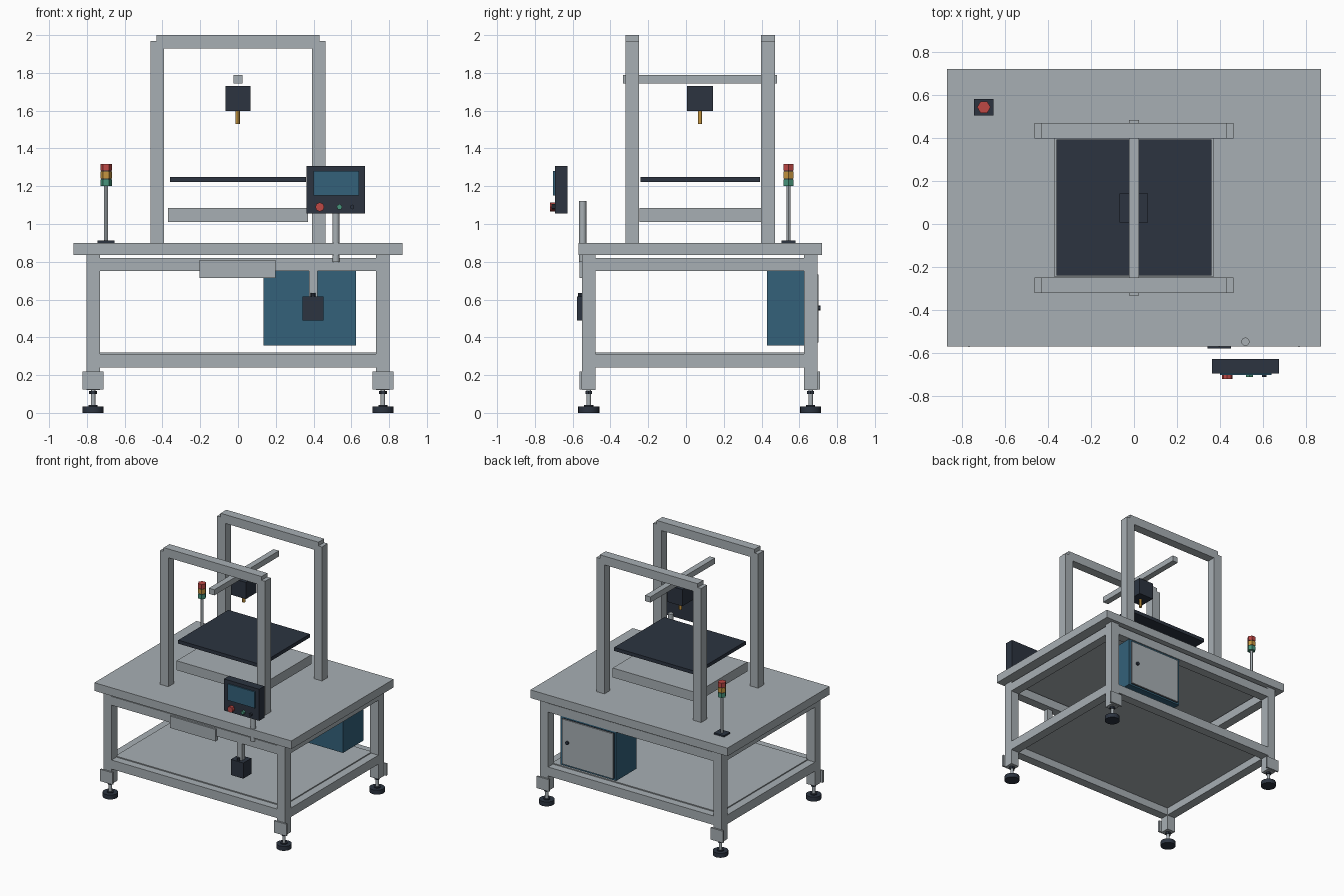
import bpy
import math

if "Cube" in bpy.data.objects:
    bpy.data.objects.remove(bpy.data.objects["Cube"])


def material(name, rgb):
    m = bpy.data.materials.new(name)
    m.diffuse_color = (*rgb, 1)
    m.use_nodes = True
    m.node_tree.nodes["Principled BSDF"].inputs["Base Color"].default_value = m.diffuse_color
    return m


STEEL = material("steel_grey", (0.39, 0.43, 0.455))
DARK = material("dark_slate", (0.025, 0.034, 0.051))
BLUE = material("deep_blue", (0.033, 0.12, 0.195))
RED = material("signal_red", (0.52, 0.065, 0.06))
AMBER = material("signal_amber", (0.56, 0.30, 0.05))
GREEN = material("signal_green", (0.065, 0.30, 0.20))


def box(name, x, y, z, mat):
    """Axis-aligned box from (min, max) pairs."""
    lo, hi = zip(x, y, z)
    verts = [(a, b, c) for a in (lo[0], hi[0]) for b in (lo[1], hi[1]) for c in (lo[2], hi[2])]
    faces = [(0, 1, 3, 2), (4, 6, 7, 5), (0, 4, 5, 1), (2, 3, 7, 6), (0, 2, 6, 4), (1, 5, 7, 3)]
    me = bpy.data.meshes.new(name)
    me.from_pydata(verts, [], faces)
    me.materials.append(mat)
    ob = bpy.data.objects.new(name, me)
    bpy.context.collection.objects.link(ob)
    return ob


def rod(name, center, r, length, mat, sides=20, axis="z"):
    """Prism or cylinder centred on a point, along z or y."""
    rot = (math.pi / 2, 0, 0) if axis == "y" else (0, 0, 0)
    if sides == 6 and axis == "z":
        rot = (0, 0, math.pi / 2)  # corners along x
    bpy.ops.mesh.primitive_cylinder_add(vertices=sides, radius=r, depth=length,
                                        location=center, rotation=rot)
    ob = bpy.context.object
    ob.name = name
    ob.data.materials.append(mat)
    if sides > 8:
        bpy.ops.object.shade_smooth_by_angle()
    return ob


def post(name, cx, cy, z0, z1, r, mat, sides=20):
    return rod(name, (cx, cy, (z0 + z1) / 2), r, z1 - z0, mat, sides)


def around(c, half):
    return (c - half, c + half)


# Table frame
LEG_X, FRONT_Y, BACK_Y, H = 0.767, -0.515, 0.66, 0.036
box("tabletop", (-0.87, 0.87), (-0.57, 0.72), (0.835, 0.90), STEEL)
box("lower_shelf", (-0.74, 0.74), (-0.49, 0.635), (0.300, 0.32), STEEL)

for sx, side in ((-1, "left"), (1, "right")):
    for y, end, out in ((FRONT_Y, "front", -1), (BACK_Y, "back", 1)):
        tag = f"{end}_{side}"
        x = sx * LEG_X
        box(f"leg_{tag}", around(x, H), around(y, H), (0.12, 0.835), STEEL)
        # Foot mounting plate on the outer face
        plate_y = sorted((y + out * H, y + out * 0.05))
        box(f"foot_plate_{tag}", around(x, 0.055), plate_y, (0.125, 0.22), STEEL)
        # Levelling foot
        post(f"foot_pad_{tag}", x, y, 0, 0.035, 0.056, DARK)
        post(f"foot_collar_{tag}", x, y, 0.035, 0.043, 0.024, DARK)
        post(f"foot_stem_{tag}", x, y, 0.04, 0.125, 0.012, STEEL)
        post(f"foot_nut_{tag}", x, y, 0.10, 0.116, 0.021, DARK, 6)

for z, level in (((0.75, 0.82), "upper"), ((0.24, 0.312), "lower")):
    for y, end in ((FRONT_Y, "front"), (BACK_Y, "back")):
        box(f"{level}_rail_{end}", around(0, LEG_X - H), around(y, H), z, STEEL)
    for sx, side in ((-1, "left"), (1, "right")):
        box(f"{level}_rail_{side}", around(sx * LEG_X, H), (FRONT_Y + H, BACK_Y - H), z, STEEL)

box("front_drawer", (-0.203, 0.198), (-0.565, -0.535), (0.715, 0.81), STEEL)

# Gantry: two portal frames and a cross beam
for y, end in ((-0.284, "front"), (0.434, "back")):
    for sx, side in ((-1, "left"), (1, "right")):
        box(f"gantry_post_{end}_{side}", around(sx * 0.427, H), around(y, H), (0.90, 1.97), STEEL)
    box(f"gantry_beam_{end}", around(0, 0.432), around(y, 0.0362), (1.93, 2.0), STEEL)
box("cross_beam", around(0, 0.024), (-0.333, 0.483), (1.745, 1.79), STEEL)

# Tool head and work bed
box("tool_head", around(-0.001, 0.066), (0.006, 0.142), (1.597, 1.73), DARK)
post("nozzle", -0.001, 0.074, 1.53, 1.60, 0.011, AMBER, 12)
box("bed_plate", around(0, 0.36), (-0.24, 0.392), (1.222, 1.25), DARK)
box("bed_base", around(0, 0.37), (-0.246, 0.397), (1.01, 1.085), STEEL)

# Signal tower
TX, TY = -0.698, 0.543
box("tower_base", around(TX, 0.045), around(TY, 0.038), (0.90, 0.912), DARK)
post("tower_pole", TX, TY, 0.91, 1.20, 0.011, STEEL, 12)
for i, (name, mat) in enumerate((("green", GREEN), ("amber", AMBER), ("red", RED))):
    z = 1.20 + i * 0.041
    post(f"tower_lamp_{name}", TX, TY, z, z + 0.036, 0.031, mat, 6)
    if i:
        post(f"tower_spacer_{name}", TX, TY, z - 0.006, z + 0.001, 0.027, DARK, 6)

# Operator panel on its pole
post("panel_pole", 0.518, -0.547, 0.80, 1.122, 0.019, STEEL)
box("panel_housing", (0.362, 0.673), (-0.694, -0.628), (1.055, 1.307), DARK)
box("panel_screen", (0.40, 0.64), (-0.703, -0.693), (1.15, 1.28), BLUE)
for name, x, r, front, mat, sides in (("stop", 0.433, 0.024, -0.72, RED, 8),
                                      ("start", 0.537, 0.016, -0.712, GREEN, 5),
                                      ("mode", 0.605, 0.012, -0.712, DARK, 6)):
    rod(f"{name}_button", (x, (front - 0.69) / 2, 1.09), r, -0.69 - front, mat, sides, "y")

# Hanging switch box under the front rail
box("switch_bracket", (0.375, 0.42), (-0.55, -0.51), (0.61, 0.76), STEEL)
box("switch_box", (0.342, 0.452), (-0.578, -0.478), (0.49, 0.615), DARK)
post("switch_gland", 0.397, -0.56, 0.61, 0.635, 0.012, DARK, 8)

# Electrical cabinet with rear door
box("cabinet_body", (0.135, 0.626), (0.43, 0.688), (0.357, 0.75), BLUE)
box("cabinet_door_seal", (0.152, 0.609), (0.68, 0.692), (0.37, 0.735), DARK)
box("cabinet_door", (0.155, 0.606), (0.69, 0.701), (0.373, 0.732), STEEL)
rod("door_knob", (0.555, 0.706, 0.555), 0.014, 0.014, DARK, 12, "y")
